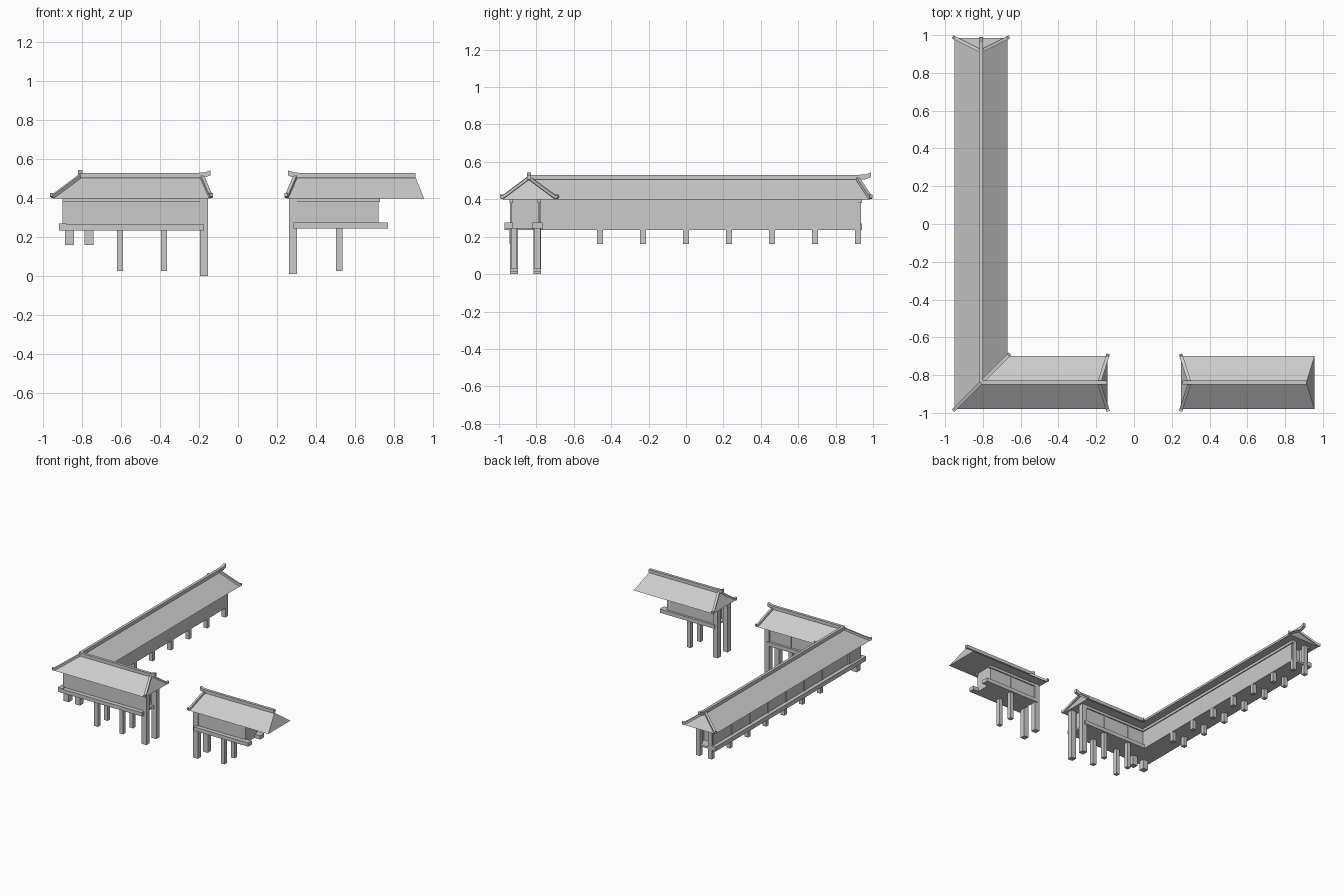
import bpy, bmesh
from mathutils import Vector

cube = bpy.data.objects.get("Cube")
if cube:
    bpy.data.objects.remove(cube, do_unlink=True)

grey = bpy.data.materials.new("plain_grey")
grey.use_nodes = True
grey.diffuse_color = (0.6, 0.6, 0.6, 1)
grey.node_tree.nodes["Principled BSDF"].inputs["Base Color"].default_value = (0.6, 0.6, 0.6, 1)

EAVE, RIDGE = 0.40, 0.505


def finish(name, bm):
    bmesh.ops.recalc_face_normals(bm, faces=bm.faces)
    mesh = bpy.data.meshes.new(name)
    bm.to_mesh(mesh)
    bm.free()
    mesh.materials.append(grey)
    obj = bpy.data.objects.new(name, mesh)
    bpy.context.collection.objects.link(obj)
    return obj


def box(name, x, y, z):
    bm = bmesh.new()
    bmesh.ops.create_cube(bm, size=1)
    for v in bm.verts:
        v.co = [r[0] + (c + 0.5) * (r[1] - r[0]) for c, r in zip(v.co, (x, y, z))]
    return finish(name, bm)


def post(name, x, y, bottom, top, w=0.032):
    return box(name, (x - w / 2, x + w / 2), (y - w / 2, y + w / 2), (bottom, top))


def bar(name, points, w=0.022, h=0.026):
    """Rectangular bar swept along a path, sitting on the path points."""
    pts = [Vector(p) for p in points]
    bm, rings = bmesh.new(), []
    for i, p in enumerate(pts):
        d = pts[min(i + 1, len(pts) - 1)] - pts[max(i - 1, 0)]
        side = Vector((-d.y, d.x, 0)).normalized() * w / 2
        up = Vector((0, 0, h))
        rings.append([bm.verts.new(q) for q in (p - side, p + side, p + side + up, p - side + up)])
    for a, b in zip(rings, rings[1:]):
        for k in range(4):
            n = (k + 1) % 4
            bm.faces.new((a[k], a[n], b[n], b[k]))
    bm.faces.new(rings[0])
    bm.faces.new(rings[-1])
    return finish(name, bm)


def hip_roof(name, axis, lo, hi, centre, half, ridge_lo, ridge_hi):
    """Hipped roof along an axis: 'x' or 'y'."""
    def at(a, c, z):
        return (a, c, z) if axis == "x" else (c, a, z)
    bm = bmesh.new()
    e = [bm.verts.new(at(a, centre + s * half, EAVE))
         for a, s in ((lo, -1), (hi, -1), (hi, 1), (lo, 1))]
    r = [bm.verts.new(at(a, centre, RIDGE)) for a in (ridge_lo, ridge_hi)]
    for f in ((e[0], e[1], r[1], r[0]), (e[1], e[2], r[1]),
              (e[2], e[3], r[0], r[1]), (e[3], e[0], r[0]), e):
        bm.faces.new(f)
    return finish(name, bm)


def hip_rib(name, top, corner):
    """Rib running down a hip, with an upturned tip past the eave corner."""
    t, c = Vector((*top, RIDGE)), Vector((*corner, EAVE))
    out = Vector((c.x - t.x, c.y - t.y, 0)).normalized()
    bar(name, [t, t.lerp(c, 0.85), c + Vector((0, 0, 0.002)),
               c + out * 0.012 + Vector((0, 0, 0.008))], w=0.018, h=0.018)


# Long wing
AX, AH = -0.81, 0.14
WALL_L, WALL_R = -0.89, -0.745
hip_roof("long_roof", "y", -0.98, 0.985, AX, AH, -0.84, 0.915)
bar("long_ridge", [(AX, -0.84, RIDGE), (AX, 0.92, RIDGE), (AX, 0.96, RIDGE + 0.002),
                   (AX, 0.99, RIDGE + 0.014)])
for s, side in ((-1, "right"), (1, "left")):
    hip_rib("long_end_rib_" + side, (AX, 0.915), (AX + s * AH, 0.985))
box("long_outer_wall", (WALL_L, WALL_L + 0.012), (-0.93, 0.92), (0.24, EAVE))
box("long_inner_wall", (WALL_R - 0.012, WALL_R), (-0.79, 0.92), (0.24, EAVE))
box("long_end_wall", (WALL_L, WALL_R), (0.84, 0.85), (0.24, EAVE))
box("long_floor", (WALL_L, WALL_R), (-0.93, 0.93), (0.235, 0.25))
box("long_outer_header", (WALL_L - 0.008, WALL_L + 0.01), (-0.935, 0.94), (0.38, EAVE))
box("long_inner_header", (WALL_R - 0.01, WALL_R + 0.008), (-0.78, 0.94), (0.38, EAVE))
box("long_outer_ledge", (-0.92, -0.88), (-0.97, 0.94), (0.235, 0.27))
for i in range(7):
    y = -0.46 + 0.23 * i
    top = EAVE if i == 6 else 0.245
    post("long_outer_post", -0.868, y, 0.16, top)
    post("long_inner_post", -0.762, y, 0.16, top)
    box("long_batten", (WALL_L - 0.005, WALL_L), (y - 0.008, y + 0.008), (0.25, 0.39))
for x in (-0.865, -0.765):
    post("corner_post", x, -0.92, 0.16, 0.245, 0.045)

# Front wings share one depth
CY, FRONT, BACK = -0.84, -0.935, -0.785


def front_wing(name, wall, ledge, header, floor_z, porch_x, porch_z, post_xs, battens):
    """Raised hall with ledges, headers, mid posts and a pair of tall porch posts."""
    x0, x1 = wall
    box(name + "_front_wall", wall, (FRONT, FRONT + 0.012), (floor_z, EAVE))
    box(name + "_back_wall", wall, (BACK - 0.012, BACK), (floor_z, EAVE))
    box(name + "_floor", wall, (FRONT, BACK), (floor_z, floor_z + 0.012))
    inset = 0.035 if porch_x < x0 + 0.1 else -0.035
    near = x0 if inset > 0 else x1
    far = x1 if inset > 0 else x0
    for label, x in (("inner_end_wall", near + inset), ("outer_end_wall", far)):
        box(f"{name}_{label}", (x - 0.005, x + 0.005), (FRONT, BACK), (floor_z, EAVE))
    for label, y in (("front", FRONT), ("back", BACK)):
        box(f"{name}_{label}_header", header, (y - 0.009, y + 0.009), (0.38, EAVE))
    box(name + "_front_ledge", ledge, (-0.97, -0.925), (floor_z, floor_z + 0.03))
    box(name + "_back_ledge", ledge, (-0.82, -0.767), (floor_z, floor_z + 0.03))
    for y in (-0.92, -0.795):
        post(name + "_porch_post", porch_x, y, porch_z, EAVE, 0.042)
        for x in post_xs:
            post(name + "_mid_post", x, y, 0.028, floor_z + 0.01)
    for x in battens:
        box(name + "_batten", (x - 0.008, x + 0.008), (BACK, BACK + 0.005), (floor_z + 0.03, 0.39))


# Short wing joined to the long one
hip_roof("short_roof", "x", -0.95, -0.14, CY, AH, AX, -0.195)
bar("short_ridge", [(AX, CY, RIDGE), (-0.20, CY, RIDGE), (-0.17, CY, RIDGE + 0.002),
                    (-0.142, CY, RIDGE + 0.012)])
for s, side in ((-1, "front"), (1, "back")):
    hip_rib("short_end_rib_" + side, (-0.185, CY), (-0.14, CY + s * AH))
hip_rib("corner_hip_rib", (AX, CY), (-0.95, -0.98))
hip_rib("corner_valley_rib", (AX, CY), (-0.665, -0.695))
front_wing("short", (-0.895, -0.19), (-0.92, -0.175), (-0.9, -0.18), 0.235,
           -0.175, 0.0, (-0.605, -0.38), (-0.605, -0.38))

# Separate pavilion
hip_roof("pavilion_roof", "x", 0.25, 0.955, CY, AH, 0.305, 0.912)
bar("pavilion_ridge", [(0.912, CY, RIDGE), (0.31, CY, RIDGE), (0.285, CY, RIDGE + 0.002),
                       (0.257, CY, RIDGE + 0.012)])
for s, side in ((-1, "front"), (1, "back")):
    hip_rib("pavilion_end_rib_" + side, (0.295, CY), (0.25, CY + s * AH))
front_wing("pavilion", (0.30, 0.715), (0.285, 0.77), (0.29, 0.73), 0.245,
           0.282, 0.012, (0.52,), (0.52,))
